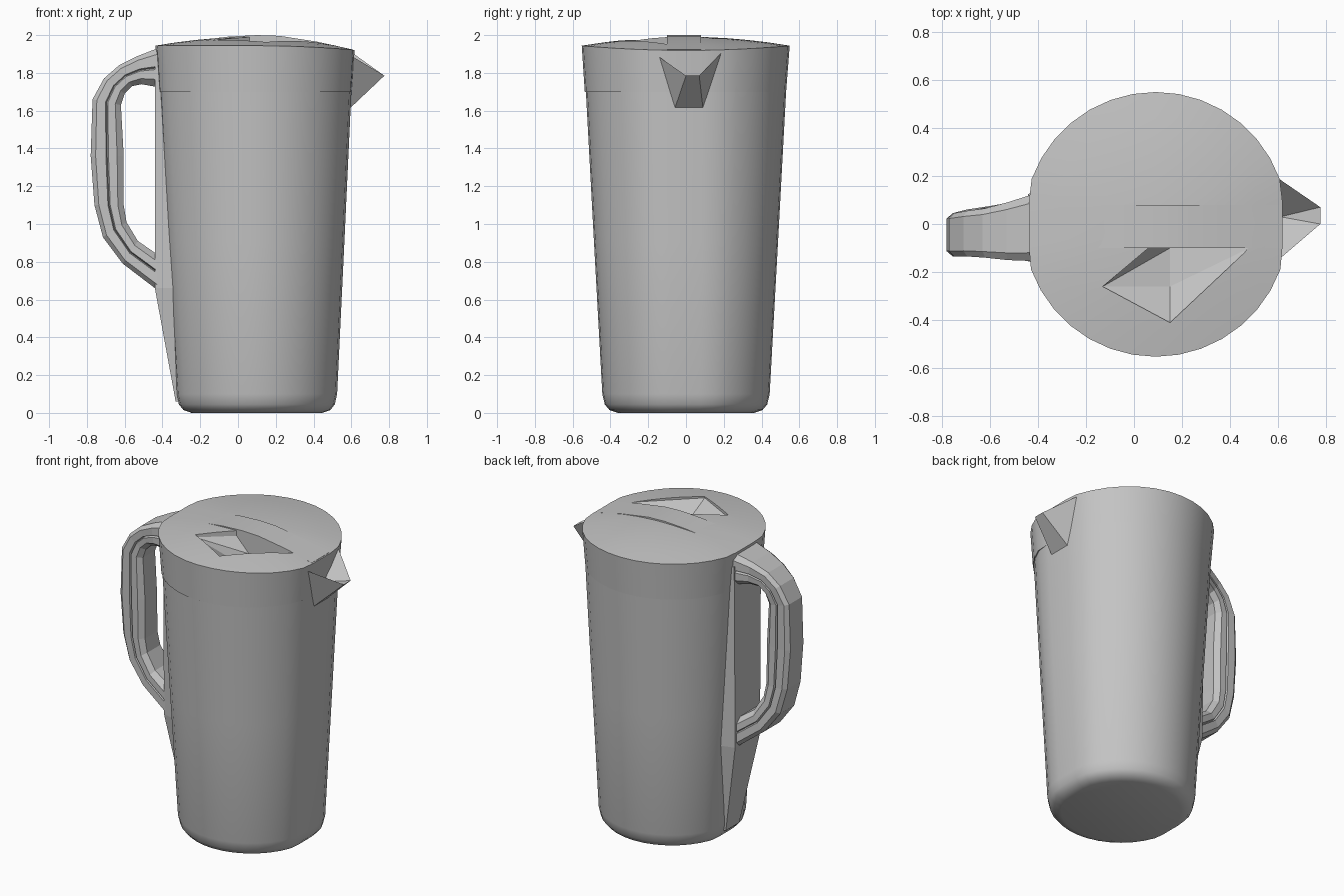
import bpy, bmesh, math

cube = bpy.data.objects.get("Cube")
if cube:
    bpy.data.objects.remove(cube, do_unlink=True)

grey = bpy.data.materials.new("plain_grey")
grey.use_nodes = True
colour = (0.55, 0.55, 0.55, 1)
grey.diffuse_color = colour
grey.node_tree.nodes["Principled BSDF"].inputs["Base Color"].default_value = colour

SIDES = 36


def finish(name, bm, smooth=None):
    bmesh.ops.recalc_face_normals(bm, faces=bm.faces)
    mesh = bpy.data.meshes.new(name)
    bm.to_mesh(mesh)
    bm.free()
    mesh.materials.append(grey)
    obj = bpy.data.objects.new(name, mesh)
    bpy.context.collection.objects.link(obj)
    if smooth:
        bpy.ops.object.select_all(action="DESELECT")
        obj.select_set(True)
        bpy.context.view_layer.objects.active = obj
        bpy.ops.object.shade_smooth_by_angle(angle=math.radians(smooth))
    return obj


def loft(rings):
    """Closed solid through a list of point rings."""
    bm = bmesh.new()
    loops = [[bm.verts.new(p) for p in ring] for ring in rings]
    n = len(loops[0])
    for a, b in zip(loops, loops[1:]):
        for i in range(n):
            j = (i + 1) % n
            bm.faces.new((a[i], a[j], b[j], b[i]))
    bm.faces.new(loops[0])
    bm.faces.new(loops[-1])
    return bm


def ring(r, z, step=0.0, dip=0.0):
    """Round section flattened at the spout and handle sides."""
    cx = 0.1 - 0.005 * z
    points = []
    for i in range(SIDES):
        a = 2 * math.pi * i / SIDES
        c, s = math.cos(a), math.sin(a)
        radius = r + (step if s < -0.05 else 0)
        x = max(-0.96 * r, min(0.96 * r, radius * c))
        points.append((cx + x, radius * s, z - dip * max(c, 0) ** 2))
    return points


def hull(name, points):
    bm = bmesh.new()
    for p in points:
        bm.verts.new(p)
    bmesh.ops.convex_hull(bm, input=bm.verts)
    return finish(name, bm)


# Tapered body with a rounded foot
profile = [(0.36, 0), (0.405, 0.015), (0.43, 0.045), (0.443, 0.1), (0.487, 0.9), (0.53, 1.7)]
finish("body", loft([ring(r, z) for r, z in profile]), 35)

# Domed lid with a skirt that stands slightly proud at the front
rings = [ring(0.53, 1.7, 0.006), ring(0.549, 1.944, 0.003, 0.025)]
for t in (0.8, 0.6, 0.4, 0.2, 0.04):
    rings.append(ring(0.549 * t, 1.944 + 0.047 * (1 - t * t), 0, 0.025 * t * t))
lid = finish("lid", loft(rings), 30)

# Faceted thumb pocket cut into the front of the lid
top = [(-0.13, -0.26), (0.06, -0.1), (0.48, -0.1), (0.15, -0.41)]
cutter = hull("pocket_cutter",
              [(x, y, z) for x, y in top for z in (1.955, 2.1)]
              + [(0.15, -0.1, 1.86), (0.15, -0.26, 1.88)])
cutter.hide_render = True
cutter.hide_viewport = True
cut = lid.modifiers.new("pocket", "BOOLEAN")
cut.operation = "DIFFERENCE"
cut.solver = "EXACT"
cut.object = cutter

# Raised band across the lid from handle to spout
band = [(-0.43, 1.94), (-0.25, 1.968), (-0.05, 1.992), (0.1, 2.0),
        (0.22, 1.996), (0.42, 1.965), (0.61, 1.923)]
finish("lid_band", loft([[(x, -0.1, z - 0.04), (x, 0.08, z - 0.04),
                          (x, 0.08, z), (x, -0.1, z)] for x, z in band]), 30)

# Wedge-shaped rib behind the handle, narrowing to the foot
rib = [(-0.33, 0.06, 0.07), (-0.44, 0.66, 0.13), (-0.44, 1.86, 0.14)]
finish("handle_rib", loft([[(x, -0.015 - w, z), (x, -0.015 + w, z),
                            (-0.2, 0.05 + w, z), (-0.2, -0.08 - w, z)] for x, z, w in rib]))

# Faceted handle: outer x, z, inner x, z, then right and left edges
stations = [
    (-0.40, 1.94, -0.40, 1.72, -0.155, 0.13),
    (-0.53, 1.89, -0.51, 1.74, -0.15, 0.09),
    (-0.63, 1.84, -0.56, 1.73, -0.14, 0.065),
    (-0.71, 1.77, -0.60, 1.69, -0.135, 0.055),
    (-0.77, 1.66, -0.62, 1.63, -0.135, 0.045),
    (-0.78, 1.36, -0.605, 1.36, -0.135, 0.045),
    (-0.76, 1.10, -0.605, 1.10, -0.135, 0.05),
    (-0.715, 0.93, -0.59, 1.01, -0.135, 0.06),
    (-0.61, 0.79, -0.53, 0.91, -0.14, 0.075),
    (-0.40, 0.63, -0.40, 0.82, -0.15, 0.11),
]
# Depth and width fractions: chamfered edges with a groove along each side
side = [(0, 0.7), (0.2, 1), (0.46, 1), (0.5, 0.82), (0.54, 1), (0.85, 1), (1, 0.75)]
sections = []
for ox, oz, ix, iz, right, left in stations:
    mid, half = (right + left) / 2, (left - right) / 2
    section = [(s, t, w) for s, tw in ((1, side), (-1, side[::-1])) for t, w in tw]
    sections.append([(ix + (ox - ix) * t, mid + s * half * w, iz + (oz - iz) * t)
                     for s, t, w in section])
finish("handle", loft(sections))

# Pointed spout: outer facets and an open trough
bm = bmesh.new()
a, b, c, d, e, f, g = [bm.verts.new(p) for p in (
    (0.60, -0.15, 1.89), (0.59, -0.06, 1.61), (0.59, 0.09, 1.61), (0.60, 0.19, 1.91),
    (0.775, 0.0, 1.785), (0.775, 0.07, 1.785), (0.61, 0.03, 1.75))]
for face in ((a, b, e), (b, c, f, e), (c, d, f), (a, e, g), (e, f, g), (f, d, g),
             (a, g, b), (b, g, c), (c, g, d)):
    bm.faces.new(face)
finish("spout", bm)
